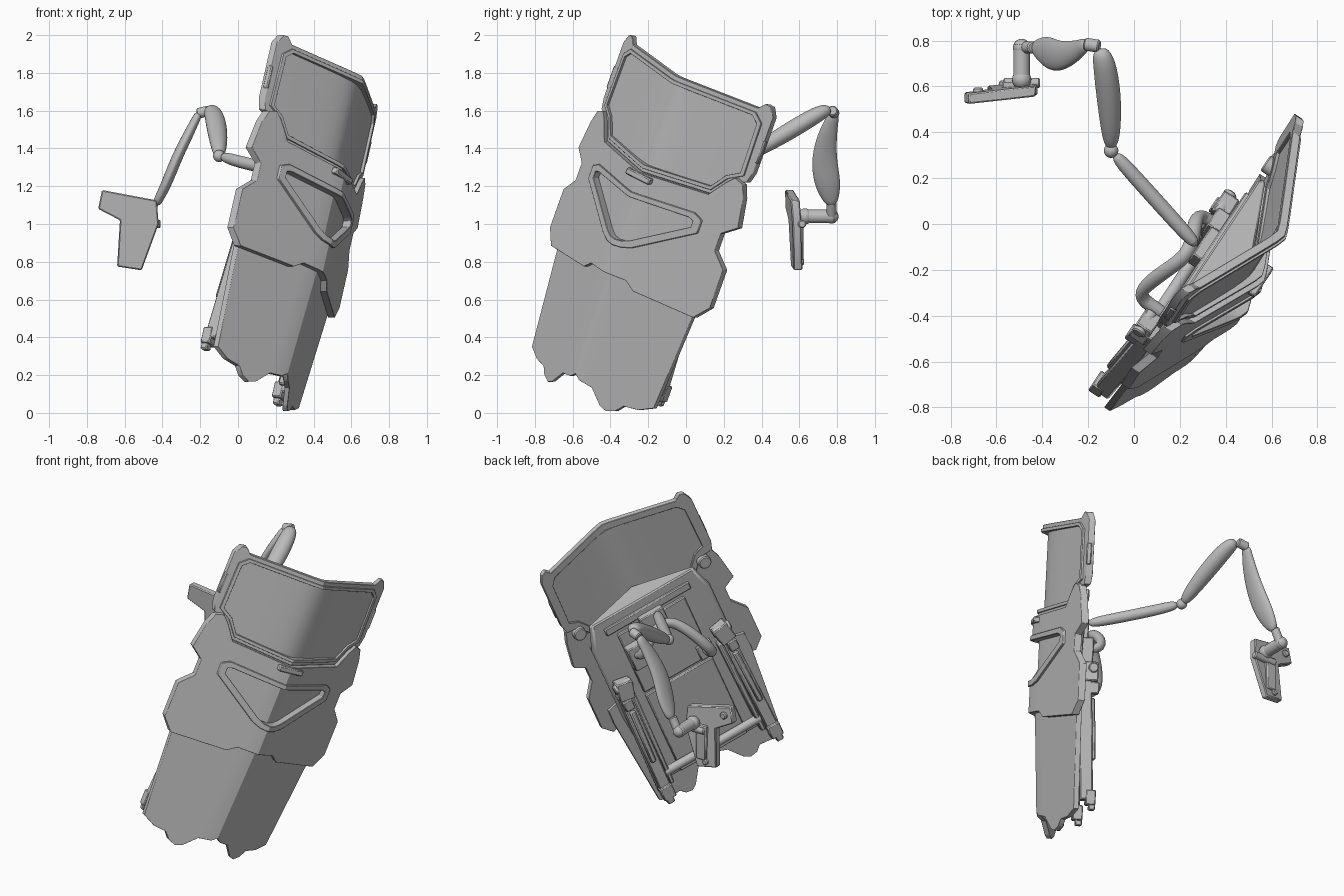
import bpy, bmesh, math
from mathutils import Vector, Matrix

cube = bpy.data.objects.get("Cube")
if cube:
    bpy.data.objects.remove(cube)

grey = bpy.data.materials.new("plain_grey")
grey.use_nodes = True
tone = (0.5, 0.5, 0.5, 1)
grey.diffuse_color = tone
grey.node_tree.nodes["Principled BSDF"].inputs["Base Color"].default_value = tone

# Tilted shield frame: across, along and outward
across = Vector((0.509, 0.768, -0.389)).normalized()
along = Vector((0.211, 0.331, 0.92))
along = (along - across * along.dot(across)).normalized()
outward = across.cross(along)
shield = Matrix((across, along, outward)).transposed().to_4x4()
shield.translation = (0.475, 0.08, 1.80)
world = Matrix.Identity(4)


def finish(bm, name, frame, bevel=0.0, angle=30):
    """Turn a bmesh into a finished object."""
    bmesh.ops.recalc_face_normals(bm, faces=bm.faces)
    mesh = bpy.data.meshes.new(name)
    bm.to_mesh(mesh)
    bm.free()
    mesh.materials.append(grey)
    ob = bpy.data.objects.new(name, mesh)
    bpy.context.collection.objects.link(ob)
    ob.matrix_world = frame
    if bevel:
        mod = ob.modifiers.new("bevel", 'BEVEL')
        mod.width, mod.segments, mod.limit_method = bevel, 1, 'ANGLE'
        mod.angle_limit = math.radians(40)
    bpy.ops.object.select_all(action='DESELECT')
    ob.select_set(True)
    bpy.context.view_layer.objects.active = ob
    bpy.ops.object.shade_smooth_by_angle(angle=math.radians(angle))
    return ob


def mirrored(half):
    """Close a half outline, listed from the top centre to the bottom centre."""
    return half + [(-w, u) for w, u in reversed(half) if w > 0.001]


def plate(name, outline, hole=None, lift=0.0, thick=0.03, soft=0.015, bevel=0.006, droop=0.0):
    """Folded plate with an optional opening; droop leans its lower end back."""
    bm = bmesh.new()
    for loop in [outline] + ([hole] if hole else []):
        vs = [bm.verts.new((w, u, 0)) for w, u in loop]
        for i, v in enumerate(vs):
            bm.edges.new((vs[i - 1], v))
    bmesh.ops.triangle_fill(bm, edges=bm.edges[:], use_beauty=True)
    for i in range(-12, 13):
        geom = bm.verts[:] + bm.edges[:] + bm.faces[:]
        bmesh.ops.bisect_plane(bm, geom=geom, plane_co=(i * 0.04, 0, 0), plane_no=(1, 0, 0), dist=1e-5)
    raised = bmesh.ops.extrude_face_region(bm, geom=bm.faces[:])["geom"]
    raised = {v for v in raised if isinstance(v, bmesh.types.BMVert)}
    for v in bm.verts:
        fold = 0.22 - 0.44 * math.hypot(v.co.x, soft)
        v.co.z = fold + lift + droop * (v.co.y + 1.15) - (0 if v in raised else thick)
    return finish(bm, name, shield, bevel)


def box(name, centre, size, frame=shield, bevel=0.006, turn=0):
    bm = bmesh.new()
    m = Matrix.Translation(centre) @ Matrix.Rotation(turn, 4, 'Z') @ Matrix.Diagonal((*size, 1))
    bmesh.ops.create_cube(bm, size=1, matrix=m)
    return finish(bm, name, frame, bevel)


def beam(name, a, b, wide, deep):
    """Rectangular bar between two shield points."""
    a, b = Vector(a), Vector(b)
    bm = bmesh.new()
    m = Matrix.Translation((a + b) / 2) @ (b - a).to_track_quat('Y', 'Z').to_matrix().to_4x4()
    bmesh.ops.create_cube(bm, size=1, matrix=m @ Matrix.Diagonal((wide, (b - a).length, deep, 1)))
    return finish(bm, name, shield, 0.008)


def rod(name, a, b, r, frame=shield):
    a, b = Vector(a), Vector(b)
    bm = bmesh.new()
    m = Matrix.Translation((a + b) / 2) @ (b - a).to_track_quat('Z', 'Y').to_matrix().to_4x4()
    bmesh.ops.create_cone(bm, cap_ends=True, segments=24, radius1=r, radius2=r,
                          depth=(b - a).length, matrix=m)
    return finish(bm, name, frame, 0.006)


def ball(name, centre, r, frame=world):
    bm = bmesh.new()
    bmesh.ops.create_uvsphere(bm, u_segments=20, v_segments=12, radius=r, matrix=Matrix.Translation(centre))
    return finish(bm, name, frame, angle=60)


def limb(name, stations, side, frame=world):
    """Rounded tube through (position, half width along side, half depth)."""
    bm = bmesh.new()
    pts = [Vector(s[0]) for s in stations]
    rings = []
    for i, (p, ra, rb) in enumerate(stations):
        t = (pts[min(i + 1, len(pts) - 1)] - pts[max(i - 1, 0)]).normalized()
        a = Vector(side)
        a = (a - t * a.dot(t)).normalized()
        b = t.cross(a)
        angles = [k * math.tau / 12 for k in range(12)]
        rings.append([bm.verts.new(pts[i] + a * ra * math.cos(k) + b * rb * math.sin(k)) for k in angles])
    for lo, hi in zip(rings, rings[1:]):
        for k in range(12):
            bm.faces.new((lo[k - 1], lo[k], hi[k], hi[k - 1]))
    bm.faces.new(rings[0])
    bm.faces.new(rings[-1])
    ob = finish(bm, name, frame, angle=60)
    mod = ob.modifiers.new("round", 'SUBSURF')
    mod.levels = mod.render_levels = 2


# Visor frame with its recessed window
visor = mirrored([(0, -.02), (.43, -.02), (.46, .015), (.49, .01), (.515, -.04), (.515, -.36),
                  (.50, -.42), (.42, -.45), (.36, -.545), (0, -.57)])
window = mirrored([(0, -.065), (.42, -.065), (.455, -.10), (.46, -.38), (.40, -.42), (.345, -.505), (0, -.53)])
rim = mirrored([(0, -.045), (.43, -.045), (.475, -.09), (.48, -.39), (.41, -.435), (.35, -.525), (0, -.55)])
plate("visor_frame", visor, window, lift=.012, thick=.04)
plate("visor_rim", rim, window, lift=.022, thick=.03, bevel=.004)
plate("visor_window", [(w * 1.01, u * 1.005) for w, u in window], lift=.006, thick=.015, soft=.075, bevel=0)

# Upper armour with a triangular opening
armour = mirrored([(0, -.572), (.358, -.547), (.418, -.455), (.455, -.412), (.50, -.43), (.525, -.50),
                   (.55, -.66), (.48, -.72), (.48, -.82), (.55, -.90), (.55, -1.12), (.49, -1.20),
                   (.17, -1.185), (.12, -1.145), (0, -1.145)])
opening = mirrored([(0, -.715), (.31, -.70), (.335, -.71), (.335, -.745), (.08, -.93), (.04, -.95), (0, -.955)])
edging = mirrored([(0, -.685), (.33, -.665), (.375, -.69), (.375, -.765), (.10, -.965), (.05, -.985), (0, -.99)])
floor = mirrored([(0, -.63), (.40, -.63), (.40, -1.02), (0, -1.02)])
plate("armour_panel", armour, opening, lift=.042, thick=.042)
plate("opening_edging", edging, opening, lift=.054, thick=.03)
plate("opening_floor", floor, lift=.0, thick=.02, bevel=0)

# Lower panel leaning back towards a toothed bottom edge
lower = mirrored([(0, -1.05), (.468, -1.05), (.47, -1.15), (.42, -1.75), (.35, -1.79), (.275, -1.80),
                  (.245, -1.84), (.20, -1.86), (.165, -1.845), (.10, -1.768), (.03, -1.755), (0, -1.73)])
plate("lower_panel", lower, lift=.003, thick=.03, droop=.065)

# Hinge clip, flush latches and pivots round the visor
box("hinge_clip", (0, -.595, .24), (.16, .035, .04))
for s, side in ((1, "left"), (-1, "right")):
    box(side + "_visor_latch", (s * .508, -.24, -.005), (.025, .13, .03))
    rod(side + "_visor_pivot", (s * .43, -.48, -.025), (s * .43, -.48, .04), .04)

# Backing body behind the panels
bm = bmesh.new()
ends = []
for u, k, h in ((-.48, .95, .9), (-.64, 1.08, 1), (-1.15, 1.08, .95), (-1.66, .95, .7)):
    ends.append([bm.verts.new((w * k, u, n * h)) for w, n in
                 ((.36, -.01), (.38, .02), (0, .185), (-.38, .02), (-.36, -.01))])
for lo, hi in zip(ends, ends[1:]):
    for k in range(5):
        bm.faces.new((lo[k - 1], lo[k], hi[k], hi[k - 1]))
bm.faces.new(ends[0])
bm.faces.new(ends[-1])
finish(bm, "backing_body", shield, 0.008)
box("back_panel_upper", (0, -.83, -.015), (.46, .44, .03))
box("back_panel_lower", (0, -1.36, -.015), (.46, .58, .03))
box("back_panel_lip", (0, -.56, -.012), (.58, .05, .03))

# Rails with brackets and feet
for s, side in ((1, "left"), (-1, "right")):
    beam(side + "_rail", (s * .35, -.90, -.03), (s * .37, -1.69, -.075), .075, .08)
    beam(side + "_rail_inner_strip", (s * .30, -1.0, -.03), (s * .315, -1.66, -.055), .03, .06)
    beam(side + "_rail_slider", (s * .355, -1.08, -.075), (s * .368, -1.45, -.095), .035, .05)
    box(side + "_rail_bracket", (s * .34, -.93, -.07), (.10, .12, .08), turn=s * .2)
    box(side + "_rail_bracket_cap", (s * .36, -1.02, -.085), (.06, .07, .07))
    rod(side + "_bracket_pin", (s * .28, -.90, -.08), (s * .40, -.90, -.08), .03)
    box(side + "_rail_foot", (s * .37, -1.675, -.10), (.08, .09, .06))
    box(side + "_rail_toe", (s * .375, -1.72, -.11), (.045, .06, .04))
rod("cross_rod", (-.34, -1.58, -.06), (.34, -1.58, -.06), .027)

# Bent grip handle and arm mount
path = [(.18, -.77, -.03), (.18, -.76, -.14), (.11, -.69, -.145), (.0, -.65, -.10), (-.08, -.66, -.09),
        (-.15, -.76, -.135), (-.21, -.91, -.175), (-.225, -.98, -.155), (-.21, -1.0, .0)]
limb("grip_handle", [(p, .034, .034) for p in path], (.3, .1, .9), shield)
box("arm_mount", (.0, -.63, -.04), (.16, .12, .06))
box("handle_mount", (-.21, -1.0, -.02), (.10, .10, .05))
box("handle_block", (.18, -.78, -.055), (.10, .16, .07))

# Jointed support arm
limb("arm_root", [((.28, -.10, 1.27), .03, .03), ((.18, .01, 1.29), .034, .034),
                  ((0, .21, 1.33), .034, .034), ((-.09, .31, 1.36), .03, .03)], (0, 0, 1))
limb("arm_middle", [((-.10, .33, 1.36), .026, .026), ((-.10, .40, 1.405), .045, .042),
                    ((-.11, .57, 1.505), .058, .05), ((-.13, .71, 1.59), .052, .045),
                    ((-.15, .765, 1.61), .034, .028)], (1, 0, 0))
limb("arm_outer", [((-.205, .785, 1.59), .03, .022), ((-.23, .77, 1.54), .038, .024),
                   ((-.26, .75, 1.48), .052, .028), ((-.325, .728, 1.35), .07, .03),
                   ((-.375, .748, 1.22), .076, .03), ((-.415, .765, 1.14), .05, .026),
                   ((-.435, .772, 1.10), .026, .022)], (0, 1, 0))
ball("inner_elbow", (-.10, .32, 1.36), .032)
rod("outer_elbow", (-.15, .775, 1.60), (-.215, .785, 1.585), .028, world)

# Wrist joint
rod("wrist_post", (-.44, .77, 1.12), (-.48, .77, 1.04), .026, world)
rod("wrist_barrel", (-.49, .64, 1.04), (-.49, .79, 1.04), .036, world)
ball("wrist_end", (-.49, .77, 1.04), .038)
ball("wrist_knuckle", (-.49, .63, 1.04), .042)
rod("wrist_pin", (-.57, .615, 1.0), (-.41, .615, 1.0), .022, world)

# End pad
bm = bmesh.new()
pad = [(-.72, 1.18), (-.43, 1.125), (-.42, 1.0), (-.51, .755), (-.64, .775), (-.625, 1.02), (-.74, 1.08)]
sides = [[bm.verts.new((x, .572 + .10 * (x + .58) - .06 * (z - .97) + t, z)) for x, z in pad] for t in (-.022, .025)]
for f in sides:
    bm.faces.new(f)
for k in range(len(pad)):
    bm.faces.new((sides[0][k - 1], sides[0][k], sides[1][k], sides[1][k - 1]))
finish(bm, "end_pad", world, 0.006)
box("pad_spine", (-.54, .60, .92), (.07, .045, .22), world)
rod("pad_button", (-.68, .57, 1.12), (-.68, .595, 1.12), .022, world)
rod("pad_lower_button", (-.57, .58, .80), (-.57, .625, .80), .018, world)
